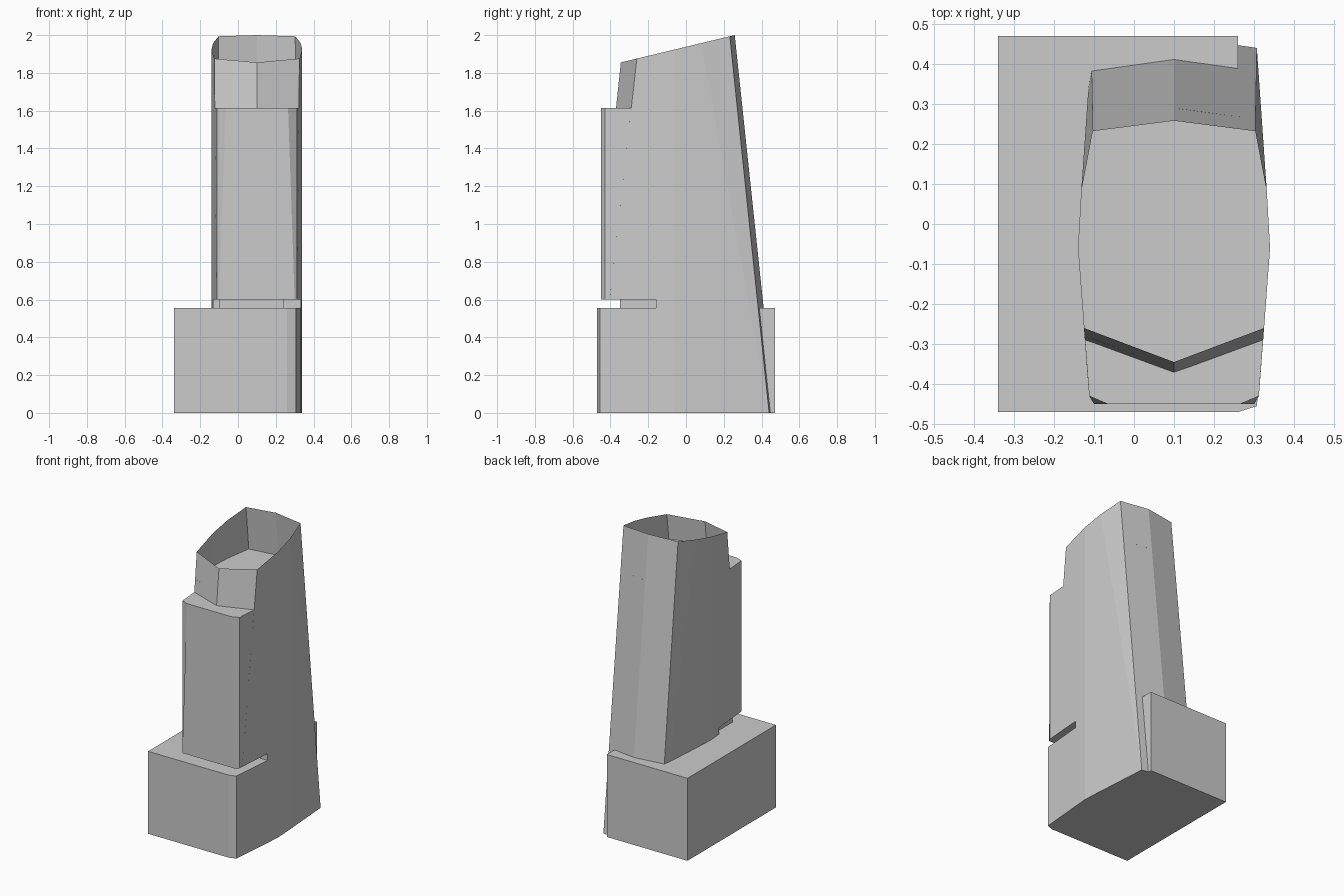
import bpy, bmesh
from mathutils import Vector

if "Cube" in bpy.data.objects:
    bpy.data.objects.remove(bpy.data.objects["Cube"])

CX = 0.1  # tower axis of symmetry


def finish(name, bm):
    bmesh.ops.recalc_face_normals(bm, faces=bm.faces)
    me = bpy.data.meshes.new(name)
    bm.to_mesh(me)
    bm.free()
    ob = bpy.data.objects.new(name, me)
    bpy.context.collection.objects.link(ob)
    return ob


def loft(bottom, top, cap_top=True, split=()):
    """Skin two rings; quads listed in split get a chosen diagonal."""
    bm = bmesh.new()
    lo = [bm.verts.new(p) for p in bottom]
    hi = [bm.verts.new(p) for p in top]
    n = len(lo)
    for i in range(n):
        j = (i + 1) % n
        a, b, c, d = lo[i], lo[j], hi[j], hi[i]
        pair = dict(split).get(i)
        if pair == 'bd':
            bm.faces.new((a, b, d))
            bm.faces.new((b, c, d))
        elif pair == 'ac':
            bm.faces.new((a, b, c))
            bm.faces.new((a, c, d))
        else:
            bm.faces.new((a, b, c, d))
    bm.faces.new(lo[::-1])
    if cap_top:
        bm.faces.new(hi)
    return bm


def clip(bm, co, no):
    """Remove the part on the normal side of a plane and close the cut."""
    geom = bm.verts[:] + bm.edges[:] + bm.faces[:]
    res = bmesh.ops.bisect_plane(bm, geom=geom, plane_co=co, plane_no=no, clear_outer=True)
    edges = [e for e in res['geom_cut'] if isinstance(e, bmesh.types.BMEdge)]
    bmesh.ops.edgeloop_fill(bm, edges=edges)


def level(pts, z):
    return [Vector((x, y, z)) for x, y in pts]


def mirrored(half):
    """Right half from front to back -> full ring about x = CX."""
    left = [(2 * CX - x, y) for x, y in reversed(half) if abs(x - CX) > 1e-5]
    return half + left


# Tower rings: front apex, front corner, side points, back corner, back apex
base = level(mirrored([(CX, -0.541), (0.309, -0.472), (0.34, -0.06), (0.332, 0.08),
                       (0.307, 0.44), (CX, 0.47)]), 0)
rim = [Vector((x, y, 2 + 0.24 * (y - 0.258))) for x, y in
       mirrored([(CX, -0.345), (0.325, -0.26), (0.34, -0.06), (0.332, 0.08),
                 (0.303, 0.232), (CX, 0.258)])]
SPLIT = {3: 'bd', 6: 'ac'}

# Upper tower with open, sloping parapet
bm = loft(base, rim, cap_top=False, split=SPLIT)
clip(bm, (0, 0, 0.6), (0, 0, -1))
clip(bm, (0, -0.449, 0), (0, -1, 0))
finish("tower_shell", bm)

# Lower tower, running behind the podium down to the ground
bm = loft(base, rim, cap_top=False, split=SPLIT)
clip(bm, (0, 0, 0.6), (0, 0, 1))
clip(bm, (0, -0.16, 0), (0, -1, 0))
finish("tower_foot", bm)

# Recessed roof deck
bm = bmesh.new()
deck = [b.lerp(r, 1.70 / r.z) for b, r in zip(base, rim)]
bm.faces.new([bm.verts.new(p) for p in deck])
finish("roof_deck", bm)

# Front bay with chamfered corners that narrow towards the bottom
bay_lo = mirrored([(0.30, -0.45), (0.312, -0.43), (0.315, -0.39)])
bay_hi = mirrored([(0.265, -0.45), (0.312, -0.43), (0.323, -0.285)])
finish("front_bay", loft(level(bay_lo, 0.6), level(bay_hi, 1.615)))

# Podium block with a clipped front corner
podium = [(-0.34, -0.47), (0.26, -0.47), (0.307, -0.455), (0.332, -0.16),
          (0.26, -0.16), (0.26, 0.47), (-0.34, 0.47)]
finish("podium", loft(level(podium, 0), level(podium, 0.555)))

# Recessed core inside the slot above the podium
core = [(-0.10, -0.35), (0.24, -0.35), (0.24, -0.15), (-0.10, -0.15)]
finish("slot_core", loft(level(core, 0.55), level(core, 0.605)))
